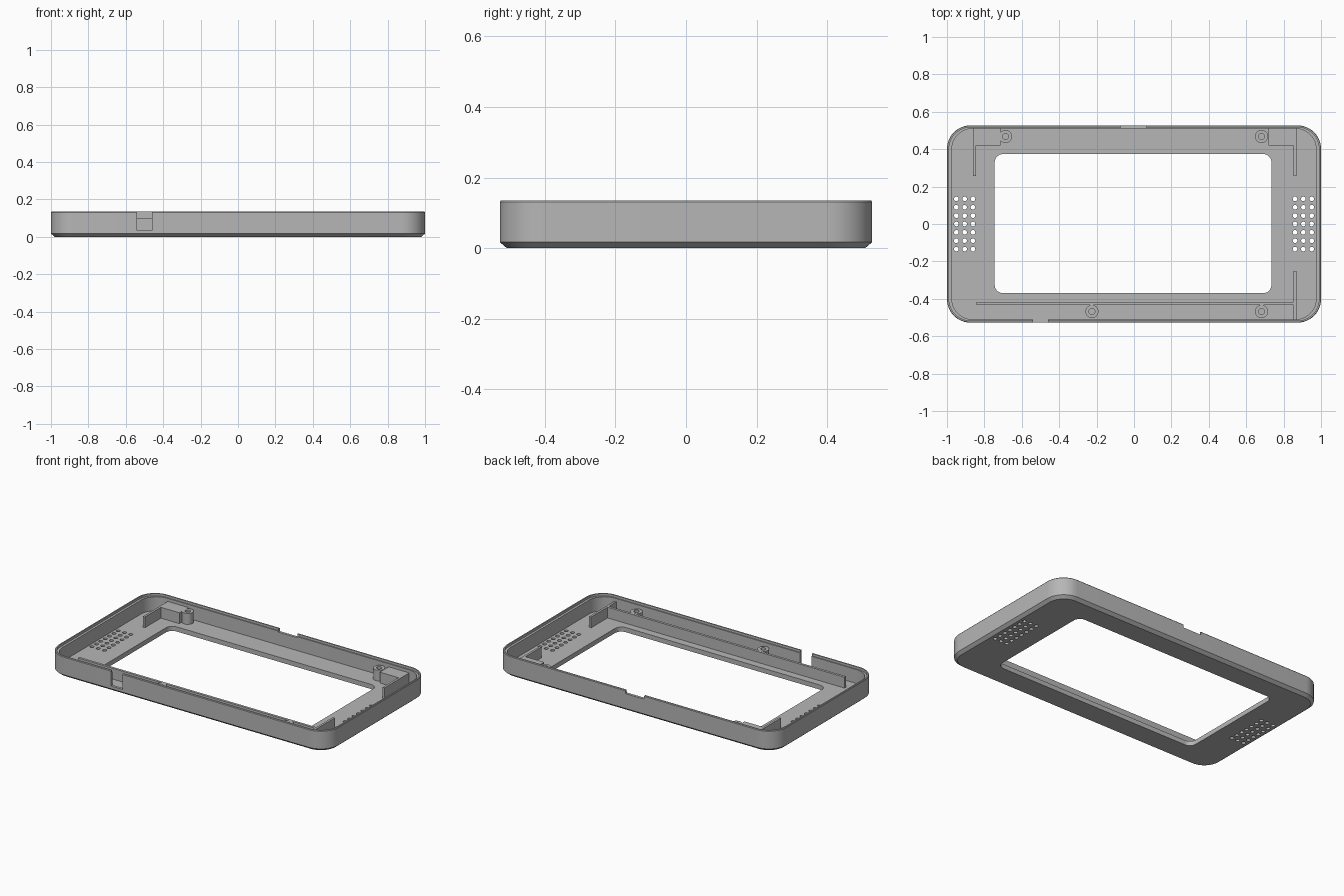
import bpy, bmesh, math

cube = bpy.data.objects.get("Cube")
if cube:
    bpy.data.objects.remove(cube, do_unlink=True)

grey = bpy.data.materials.new("plain grey")
grey.use_nodes = True
grey.diffuse_color = (0.47, 0.47, 0.47, 1)
grey.node_tree.nodes["Principled BSDF"].inputs["Base Color"].default_value = (0.47, 0.47, 0.47, 1)

FLOOR, RIB_TOP, TOP = 0.03, 0.1, 0.135


def make(name, bm):
    bmesh.ops.recalc_face_normals(bm, faces=bm.faces)
    mesh = bpy.data.meshes.new(name)
    bm.to_mesh(mesh)
    bm.free()
    mesh.materials.append(grey)
    ob = bpy.data.objects.new(name, mesh)
    bpy.context.collection.objects.link(ob)
    return ob


def rounded_rect(hx, hy, r, n=12):
    pts = []
    for q, (sx, sy) in enumerate([(1, 1), (-1, 1), (-1, -1), (1, -1)]):
        for i in range(n + 1):
            a = math.pi / 2 * (q + i / n)
            pts.append((sx * (hx - r) + r * math.cos(a), sy * (hy - r) + r * math.sin(a)))
    return pts


def loft(bm, rings):
    """Skin a stack of (outline, z) rings and cap both ends."""
    loops = [[bm.verts.new((x, y, z)) for x, y in pts] for pts, z in rings]
    n = len(loops[0])
    for a, b in zip(loops, loops[1:]):
        for i in range(n):
            j = (i + 1) % n
            bm.faces.new((a[i], a[j], b[j], b[i]))
    bm.faces.new(loops[0][::-1])
    bm.faces.new(loops[-1])


def box(bm, x0, x1, y0, y1, z0, z1):
    loft(bm, [([(x0, y0), (x1, y0), (x1, y1), (x0, y1)], z) for z in (z0, z1)])


def circle(cx, cy, r, n=24):
    return [(cx + r * math.cos(2 * math.pi * i / n), cy + r * math.sin(2 * math.pi * i / n)) for i in range(n)]


# Tray: chamfered base, stepped rim, hollow inside
bm = bmesh.new()
outline = [(1 - d, 0.527 - d, 0.125 - d, z) for d, z in
           [(0.02, 0), (0, 0.017), (0, 0.131), (0.003, TOP), (0.011, TOP), (0.011, 0.12)]]
outline += [(0.974, 0.51, 0.11, 0.12), (0.974, 0.51, 0.11, FLOOR)]
loft(bm, [(rounded_rect(hx, hy, r), z) for hx, hy, r, z in outline])
case = make("case_tray", bm)

# Cutters: screen window, speaker holes, port slot and rim notch
bm = bmesh.new()
window = [(x - 0.005, y + 0.002) for x, y in rounded_rect(0.74, 0.372, 0.045, 8)]
loft(bm, [(window, -0.1), (window, 0.08)])
for side in (-1, 1):
    for col in range(3):
        for row in range(-3, 4):
            hole = circle(side * (0.861 + 0.0445 * col), row * 0.0447, 0.0125, 16)
            loft(bm, [(hole, -0.1), (hole, 0.08)])
box(bm, -0.54, -0.459, -0.6, -0.495, 0.035, 0.3)
box(bm, -0.07, 0.064, 0.495, 0.6, 0.113, 0.3)
cutter = make("cutter", bm)
cutter.hide_render = True

mod = case.modifiers.new("openings", 'BOOLEAN')
mod.operation = 'DIFFERENCE'
mod.solver = 'EXACT'
mod.object = cutter
bpy.context.view_layer.update()
cut = bpy.data.meshes.new_from_object(case.evaluated_get(bpy.context.evaluated_depsgraph_get()))
case.modifiers.clear()
case.data = cut
bpy.data.objects.remove(cutter, do_unlink=True)

# Ribs and corner blocks, sunk slightly into floor and walls
parts = [case]
Z0 = FLOOR - 0.004
for name, x0, x1, y0, y1 in [
    ("back_right_block", -0.86, -0.713, 0.42, 0.513),
    ("back_right_fin", -0.86, -0.846, 0.257, 0.42),
    ("back_left_block", 0.72, 0.868, 0.42, 0.513),
    ("back_left_fin", 0.854, 0.868, 0.257, 0.42),
    ("front_left_fin", 0.854, 0.868, -0.513, -0.251),
    ("front_rib", -0.842, 0.854, -0.434, -0.418),
]:
    bm = bmesh.new()
    box(bm, x0, x1, y0, y1, Z0, RIB_TOP)
    parts.append(make(name, bm))

# Screw posts with blind holes
for i, (x, y) in enumerate([(-0.687, 0.468), (0.682, 0.468), (-0.225, -0.468), (0.682, -0.468)]):
    bm = bmesh.new()
    loft(bm, [(circle(x, y, r), z) for r, z in
              [(0.035, Z0), (0.035, RIB_TOP), (0.016, RIB_TOP), (0.016, FLOOR + 0.005)]])
    parts.append(make(f"screw_post_{i + 1}", bm))

bpy.ops.object.select_all(action='DESELECT')
for ob in parts:
    ob.select_set(True)
bpy.context.view_layer.objects.active = case
bpy.ops.object.shade_smooth_by_angle(angle=math.radians(30))
